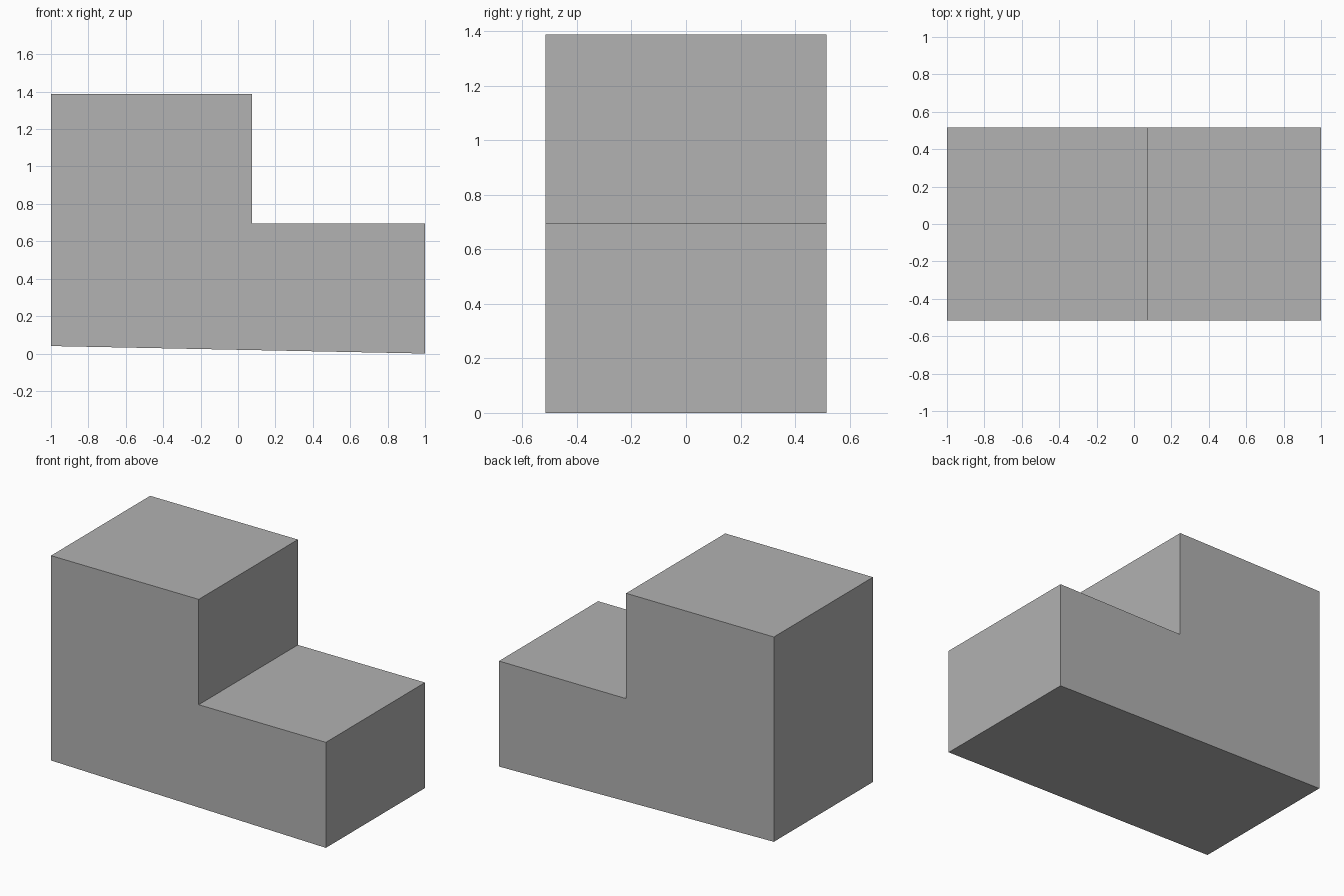
import bpy
import bmesh

cube = bpy.data.objects.get("Cube")
if cube:
    bpy.data.objects.remove(cube, do_unlink=True)

# Single plain grey material
grey = bpy.data.materials.new("plain_grey")
grey.use_nodes = True
colour = (0.445, 0.445, 0.445, 1.0)
grey.diffuse_color = colour
grey.node_tree.nodes["Principled BSDF"].inputs["Base Color"].default_value = colour


def extrude_profile(name, profile, depth, material):
    """Extrude an x-z outline along y, centred on y = 0."""
    bm = bmesh.new()
    outline = bm.faces.new([bm.verts.new((x, -depth / 2, z)) for x, z in profile])
    result = bmesh.ops.extrude_face_region(bm, geom=[outline], use_keep_orig=True)
    moved = [v for v in result["geom"] if isinstance(v, bmesh.types.BMVert)]
    bmesh.ops.translate(bm, verts=moved, vec=(0, depth, 0))
    bmesh.ops.recalc_face_normals(bm, faces=bm.faces)
    mesh = bpy.data.meshes.new(name)
    bm.to_mesh(mesh)
    bm.free()
    mesh.materials.append(material)
    obj = bpy.data.objects.new(name, mesh)
    bpy.context.collection.objects.link(obj)
    return obj


# Two-level step block with a slightly sloping underside
step_profile = [(-1, 0.04), (1, 0), (1, 0.694), (0.075, 0.694), (0.075, 1.387), (-1, 1.387)]
extrude_profile("step_block", step_profile, 1.03, grey)
